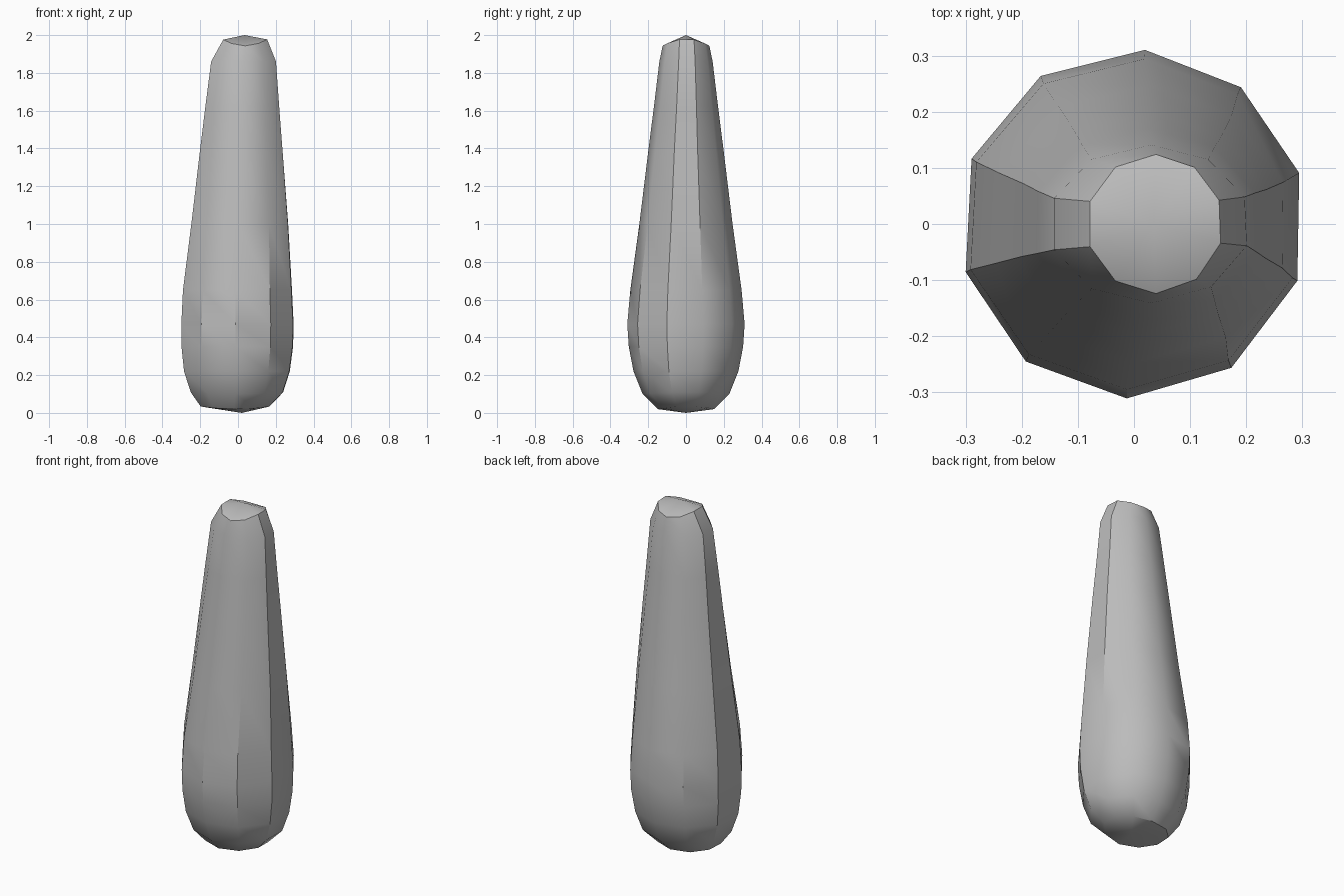
import bpy, bmesh
from math import cos, sin, radians

cube = bpy.data.objects.get("Cube")
if cube:
    bpy.data.objects.remove(cube, do_unlink=True)

mat = bpy.data.materials.new("plain_grey")
mat.use_nodes = True
grey = (0.5, 0.5, 0.5, 1)
mat.diffuse_color = grey
mat.node_tree.nodes["Principled BSDF"].inputs["Base Color"].default_value = grey

# Slightly uneven ten-sided cross-section, in degrees
angles = [86, 51.6, 17, -19, -55.5, -92, -128, -164, -202, -238]

# Rings: height, x radius, y radius, centre x, drop of the front and back, twist
rings = [
    (0.035, 0.19, 0.15, -0.015, 0.015, 0),
    (0.11, 0.255, 0.23, -0.005, 0.01, 0),
    (0.22, 0.292, 0.278, -0.005, 0, 0),
    (0.35, 0.308, 0.303, -0.003, 0, 0),
    (0.47, 0.31, 0.311, -0.002, 0, 0),
    (0.65, 0.301, 0.295, -0.002, 0, 0),
    (1.0, 0.268, 0.247, 0.01, 0, 0.5),
    (1.4, 0.228, 0.198, 0.018, 0, 1),
    (1.62, 0.205, 0.17, 0.022, 0, 2),
    (1.86, 0.180, 0.141, 0.028, 0, 3),
    (1.98, 0.122, 0.124, 0.037, 0.037, 3),
]

bm = bmesh.new()
loops = []
for z, rx, ry, cx, drop, twist in rings:
    loop = []
    for a in angles:
        t = radians(a + twist)
        loop.append(bm.verts.new((cx + rx * cos(t), ry * sin(t), z - drop * sin(t) ** 2)))
    loops.append(loop)

# Side panels
n = len(angles)
for low, high in zip(loops, loops[1:]):
    for i in range(n):
        j = (i + 1) % n
        bm.faces.new((low[i], low[j], high[j], high[i]))

# Shallow domed caps
for loop, tip in ((loops[0], (0.02, 0, 0)), (loops[-1], (0.035, 0, 2))):
    centre = bm.verts.new(tip)
    for i in range(n):
        bm.faces.new((loop[i], loop[(i + 1) % n], centre))

bmesh.ops.recalc_face_normals(bm, faces=bm.faces)
mesh = bpy.data.meshes.new("tapered_body")
bm.to_mesh(mesh)
bm.free()
mesh.materials.append(mat)
body = bpy.data.objects.new("tapered_body", mesh)
bpy.context.collection.objects.link(body)

# Soft shading that keeps the sharper ribs
bpy.ops.object.select_all(action="DESELECT")
body.select_set(True)
bpy.context.view_layer.objects.active = body
bpy.ops.object.shade_smooth_by_angle(angle=radians(35.5))
